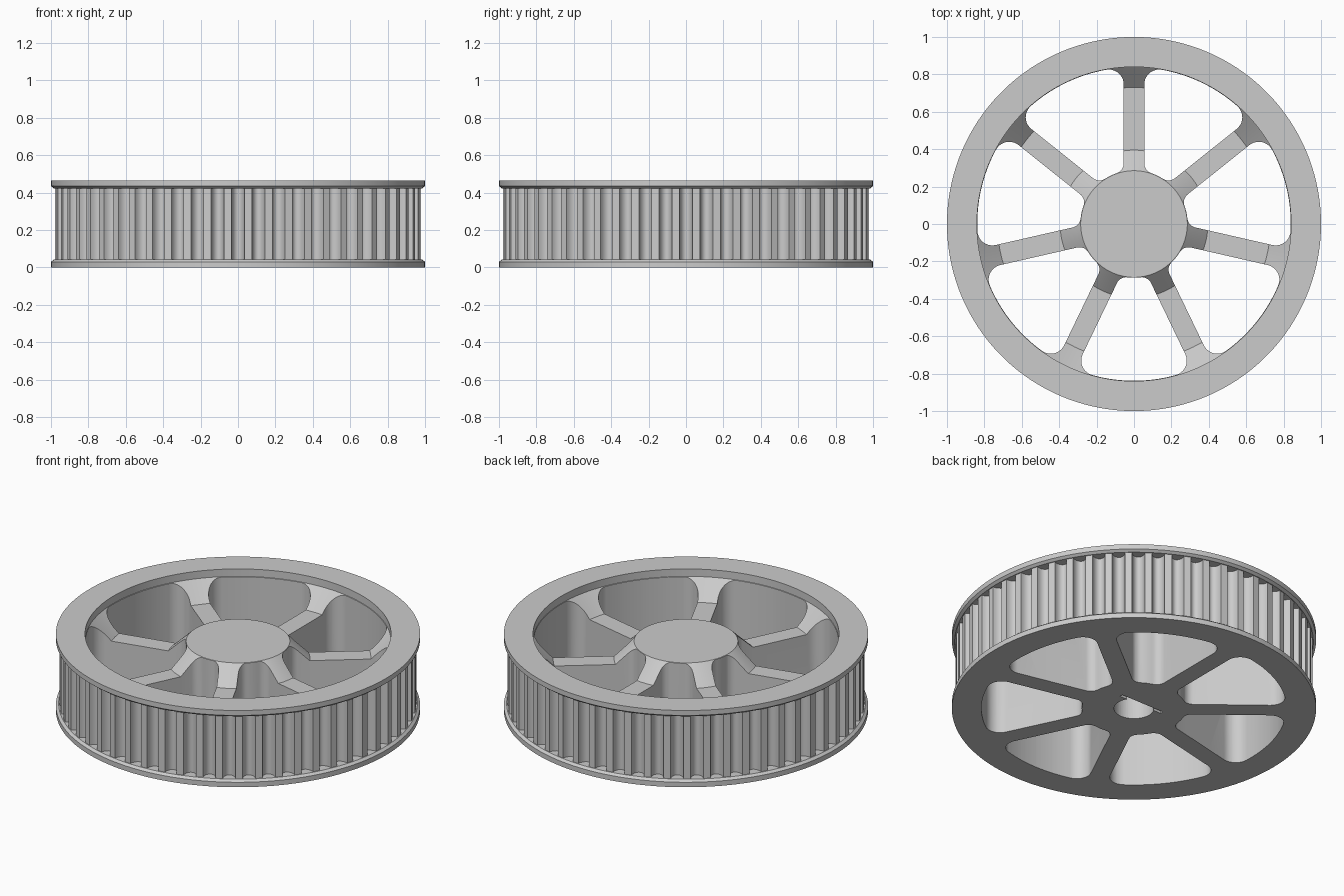
import bpy, bmesh
from math import sin, cos, asin, pi, radians, sqrt

cube = bpy.data.objects.get("Cube")
if cube:
    bpy.data.objects.remove(cube, do_unlink=True)

SPOKES, TEETH = 7, 56
HEIGHT = 0.465
RIM, HUB, HALF_SPOKE = 0.838, 0.287, 0.055

grey = bpy.data.materials.new("plain grey")
grey.use_nodes = True
grey.diffuse_color = (0.6, 0.6, 0.6, 1)
grey.node_tree.nodes["Principled BSDF"].inputs["Base Color"].default_value = (0.6, 0.6, 0.6, 1)


def make_object(name, bm):
    bmesh.ops.recalc_face_normals(bm, faces=bm.faces)
    mesh = bpy.data.meshes.new(name)
    bm.to_mesh(mesh)
    bm.free()
    mesh.materials.append(grey)
    obj = bpy.data.objects.new(name, mesh)
    bpy.context.collection.objects.link(obj)
    return obj


def lathe(name, profile, steps=140):
    bm = bmesh.new()
    verts = [bm.verts.new((r, 0, z)) for r, z in profile]
    edges = [bm.edges.new(pair) for pair in zip(verts, verts[1:])]
    bmesh.ops.spin(bm, geom=verts + edges, cent=(0, 0, 0), axis=(0, 0, 1),
                   angle=2 * pi, steps=steps)
    bmesh.ops.remove_doubles(bm, verts=bm.verts, dist=1e-5)
    return make_object(name, bm)


def prism(bm, outline, z0, z1):
    face = bm.faces.new([bm.verts.new((x, y, z0)) for x, y in outline])
    top = bmesh.ops.extrude_face_region(bm, geom=[face])["geom"]
    bmesh.ops.translate(bm, vec=(0, 0, z1 - z0),
                        verts=[v for v in top if isinstance(v, bmesh.types.BMVert)])


def arc(cx, cy, r, a0, a1, n):
    return [(cx + r * cos(a0 + (a1 - a0) * i / n), cy + r * sin(a0 + (a1 - a0) * i / n))
            for i in range(n + 1)]


def pocket_outline(middle):
    """Rounded opening between two spokes, around the direction given."""
    half = pi / SPOKES
    f_out, f_in = 0.08, 0.055
    a_out = half - asin((HALF_SPOKE + f_out) / (RIM - f_out))
    a_in = half - asin((HALF_SPOKE + f_in) / (HUB + f_in))
    d_out, d_in = RIM - f_out, HUB + f_in
    pts = arc(0, 0, RIM, -a_out, a_out, 16)
    pts += arc(d_out * cos(a_out), d_out * sin(a_out), f_out, a_out, half + pi / 2, 10)[1:]
    pts += arc(d_in * cos(a_in), d_in * sin(a_in), f_in, half + pi / 2, a_in + pi, 8)
    pts += arc(0, 0, HUB, a_in, -a_in, 6)[1:]
    pts += arc(d_in * cos(a_in), -d_in * sin(a_in), f_in, pi - a_in, 1.5 * pi - half, 8)[1:]
    pts += arc(d_out * cos(a_out), -d_out * sin(a_out), f_out,
               -half - pi / 2, -a_out, 10)[:-1]
    c, s = cos(middle), sin(middle)
    return [(x * c - y * s, x * s + y * c) for x, y in pts]


# Wheel body: flanges, rim, dished web and hub in one turned profile
wheel = lathe("wheel_body", [
    (0, 0), (1, 0), (1, 0.03), (0.985, 0.042), (0.915, 0.042),
    (0.915, 0.423), (0.985, 0.423), (1, 0.435), (1, HEIGHT),
    (0.84, HEIGHT), (0.84, 0.42), (0.73, 0.315), (0.395, 0.315),
    (0.285, 0.42), (0, 0.42)])

# Openings between the spokes, and a flat-sided shaft hole in the underside
bm = bmesh.new()
for k in range(SPOKES):
    prism(bm, pocket_outline(pi / 2 + (2 * k + 1) * pi / SPOKES), -0.1, 0.6)
slot = asin(0.054 / 0.11)
bore = [(0.145, 0.054), (0.145, 0.074), (-0.145, 0.074), (-0.145, 0.054)]
prism(bm, bore + arc(0, 0, 0.11, pi - slot, 2 * pi + slot, 32), -0.1, 0.36)
cutter = make_object("opening_cutter", bm)
cutter.hide_render = True

cut = wheel.modifiers.new("openings", "BOOLEAN")
cut.operation = "DIFFERENCE"
cut.solver = "EXACT"
cut.object = cutter
graph = bpy.context.evaluated_depsgraph_get()
wheel.data = bpy.data.meshes.new_from_object(wheel.evaluated_get(graph))
wheel.modifiers.clear()
bpy.data.objects.remove(cutter, do_unlink=True)

# Toothed belt surface: round grooves between narrow lands
bm = bmesh.new()
pitch = 2 * pi / TEETH
outline = []
for k in range(TEETH):
    mid = -pi / 2 + k * pitch
    for i in range(11):
        u = -cos(pi * i / 10)
        r = 0.98 - 0.05 * sqrt(max(0, 1 - u * u))
        a = mid + u * pitch * 0.32
        outline.append((r * cos(a), r * sin(a)))
n = len(outline)
low, high = ([bm.verts.new((x, y, z)) for x, y in outline] for z in (0.036, 0.429))
for i in range(n):
    j = (i + 1) % n
    bm.faces.new((low[i], low[j], high[j], high[i]))
teeth = make_object("belt_teeth", bm)

# Smooth curved walls, keep hard edges
for obj in (wheel, teeth):
    bpy.ops.object.select_all(action="DESELECT")
    obj.select_set(True)
    bpy.context.view_layer.objects.active = obj
    bpy.ops.object.shade_smooth_by_angle(angle=radians(30))
